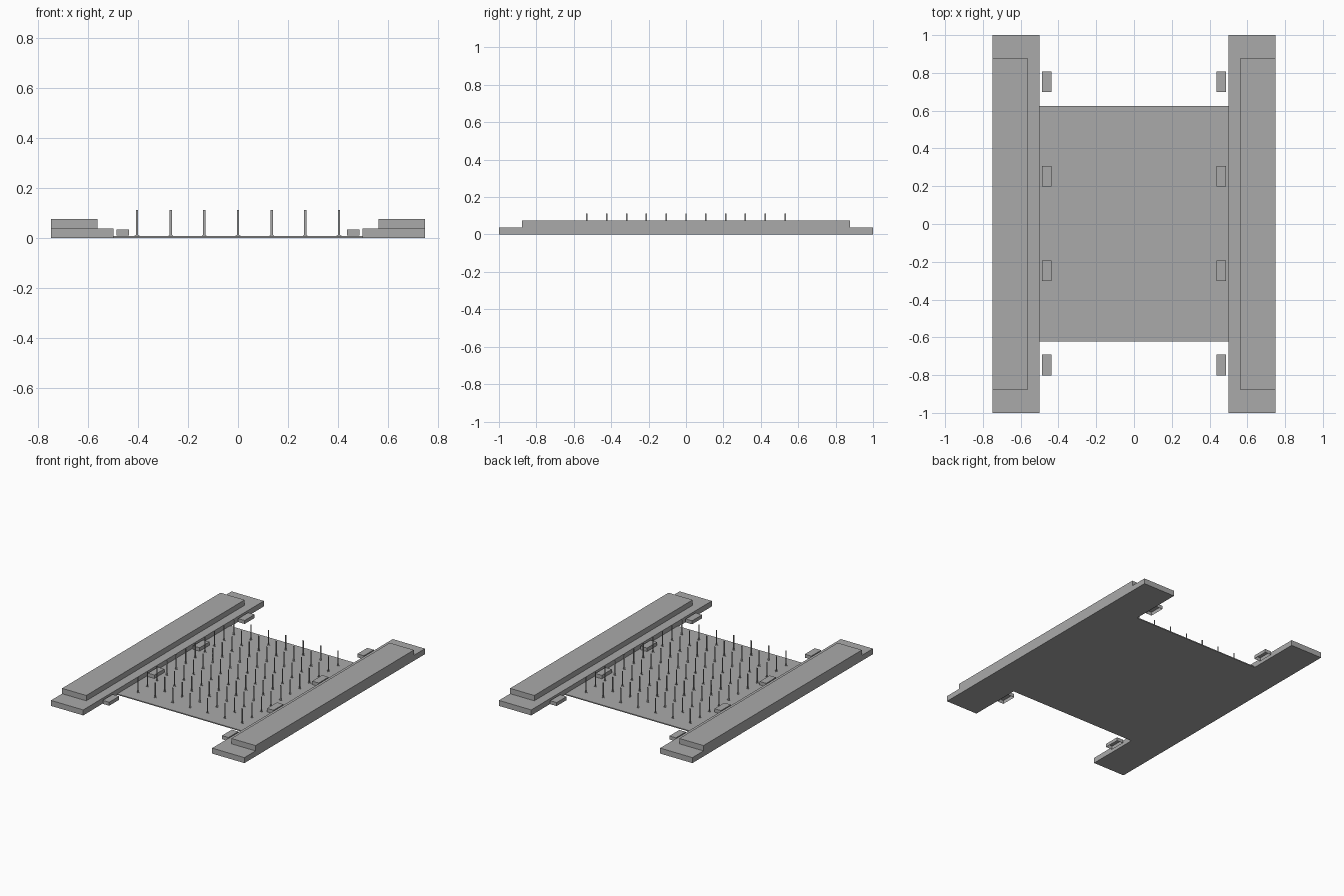
import bpy
import bmesh

if "Cube" in bpy.data.objects:
    bpy.data.objects.remove(bpy.data.objects["Cube"])

grey = bpy.data.materials.new("plain grey")
grey.diffuse_color = (0.4, 0.4, 0.4, 1)
grey.use_nodes = True
grey.node_tree.nodes["Principled BSDF"].inputs["Base Color"].default_value = grey.diffuse_color


def finish(name, bm):
    mesh = bpy.data.meshes.new(name)
    bm.to_mesh(mesh)
    bm.free()
    mesh.materials.append(grey)
    obj = bpy.data.objects.new(name, mesh)
    bpy.context.collection.objects.link(obj)
    return obj


def box(name, x, y, z, open_bottom=False):
    """Box from (min, max) ranges, optionally without its underside."""
    bm = bmesh.new()
    bmesh.ops.create_cube(bm, size=1)
    for v in bm.verts:
        v.co = [r[0] + (c + 0.5) * (r[1] - r[0]) for c, r in zip(v.co, (x, y, z))]
    if open_bottom:
        bm.normal_update()
        under = [f for f in bm.faces if f.normal.z < -0.5]
        bmesh.ops.delete(bm, geom=under, context='FACES_ONLY')
    return finish(name, bm)


def span(side, a, b):
    return tuple(sorted((side * a, side * b)))


# Thin floor plate between the rails
box("floor_plate", (-0.5, 0.5), (-0.623, 0.625), (0, 0.007))

for side, label in ((-1, "left"), (1, "right")):
    # Stepped side rails
    box(label + "_lower_rail", span(side, 0.5, 0.75), (-1, 1), (0, 0.0385))
    box(label + "_upper_rail", span(side, 0.5625, 0.75), (-0.877, 0.877), (0.0385, 0.076))
    # Row of small hollow blocks beside each rail
    for i in range(4):
        y = -0.747 + 0.5 * i
        box(f"{label}_block_{i + 1}", span(side, 0.437, 0.487),
            (y - 0.055, y + 0.055), (0.009, 0.0335), open_bottom=True)

# Grid of thin upright pins, each made of two crossed blades with a wider foot
bm = bmesh.new()
profile = [(-0.012, 0.007), (0.012, 0.007), (0.005, 0.012), (0.005, 0.112),
           (-0.005, 0.112), (-0.005, 0.012)]
for col in range(-3, 4):
    for row in range(-5, 6):
        x, y = col * 0.135, row * 0.106
        bm.faces.new([bm.verts.new((x + u, y, z)) for u, z in profile])
        bm.faces.new([bm.verts.new((x, y + u * 0.8, z)) for u, z in profile])
finish("pins", bm)
